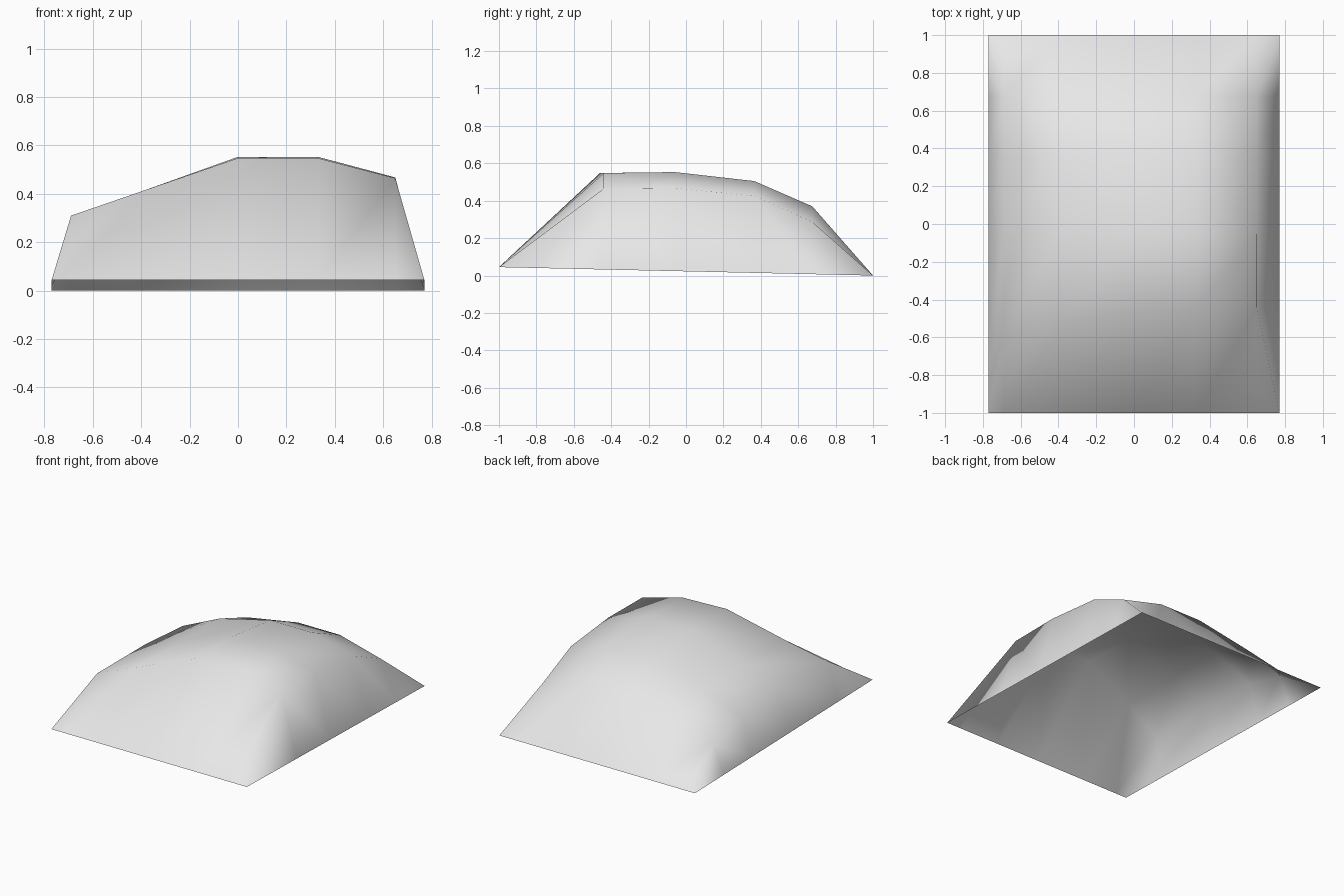
import bpy
import bmesh

if "Cube" in bpy.data.objects:
    bpy.data.objects.remove(bpy.data.objects["Cube"], do_unlink=True)

# One flat grey for the whole shell
grey = bpy.data.materials.new("light_grey")
grey.use_nodes = True
colour = (0.8, 0.8, 0.8, 1)
grey.diffuse_color = colour
grey.node_tree.nodes["Principled BSDF"].inputs["Base Color"].default_value = colour

# Control lines of the draped sheet: columns across, rows front to back
columns = [-0.77, -0.69, -0.40, 0.0, 0.33, 0.65, 0.77]
rows = [-1.0, -0.44, -0.06, 0.365, 0.675, 1.0]
heights = [
    [0.31, 0.41, 0.548, 0.548, 0.465],
    [0.31, 0.41, 0.553, 0.553, 0.468],
    [0.28, 0.41, 0.505, 0.505, 0.425],
    [0.20, 0.30, 0.37, 0.37, 0.287],
]
last_col, last_row = len(columns) - 1, len(rows) - 1


def rim_height(y):
    # The open rim tilts gently up toward the front
    return 0.0225 * (1 - y)


def point(i, j):
    x, y = columns[i], rows[j]
    if j == 1:
        y -= 0.16 * max(0, -x) / 0.69 + (0.02 if x == 0 else 0)
    on_rim = i in (0, last_col) or j in (0, last_row)
    return (x, y, rim_height(y) if on_rim else heights[j - 1][i - 1])


# Sheet surface, with corner cells folded along their diagonals
bm = bmesh.new()
grid = [[bm.verts.new(point(i, j)) for i in range(last_col + 1)]
        for j in range(last_row + 1)]
for j in range(last_row):
    for i in range(last_col):
        a, b = grid[j][i], grid[j][i + 1]
        c, d = grid[j + 1][i + 1], grid[j + 1][i]
        at_side, at_end = i in (0, last_col - 1), j in (0, last_row - 1)
        if at_side and at_end:
            if (i == 0) == (j == 0):
                bm.faces.new((a, b, c))
                bm.faces.new((a, c, d))
            else:
                bm.faces.new((a, b, d))
                bm.faces.new((b, c, d))
        else:
            bm.faces.new((a, b, c, d))

for face in bm.faces:
    face.smooth = True
mesh = bpy.data.meshes.new("draped_shell")
bm.to_mesh(mesh)
bm.free()
mesh.materials.append(grey)
shell = bpy.data.objects.new("draped_shell", mesh)
bpy.context.collection.objects.link(shell)
